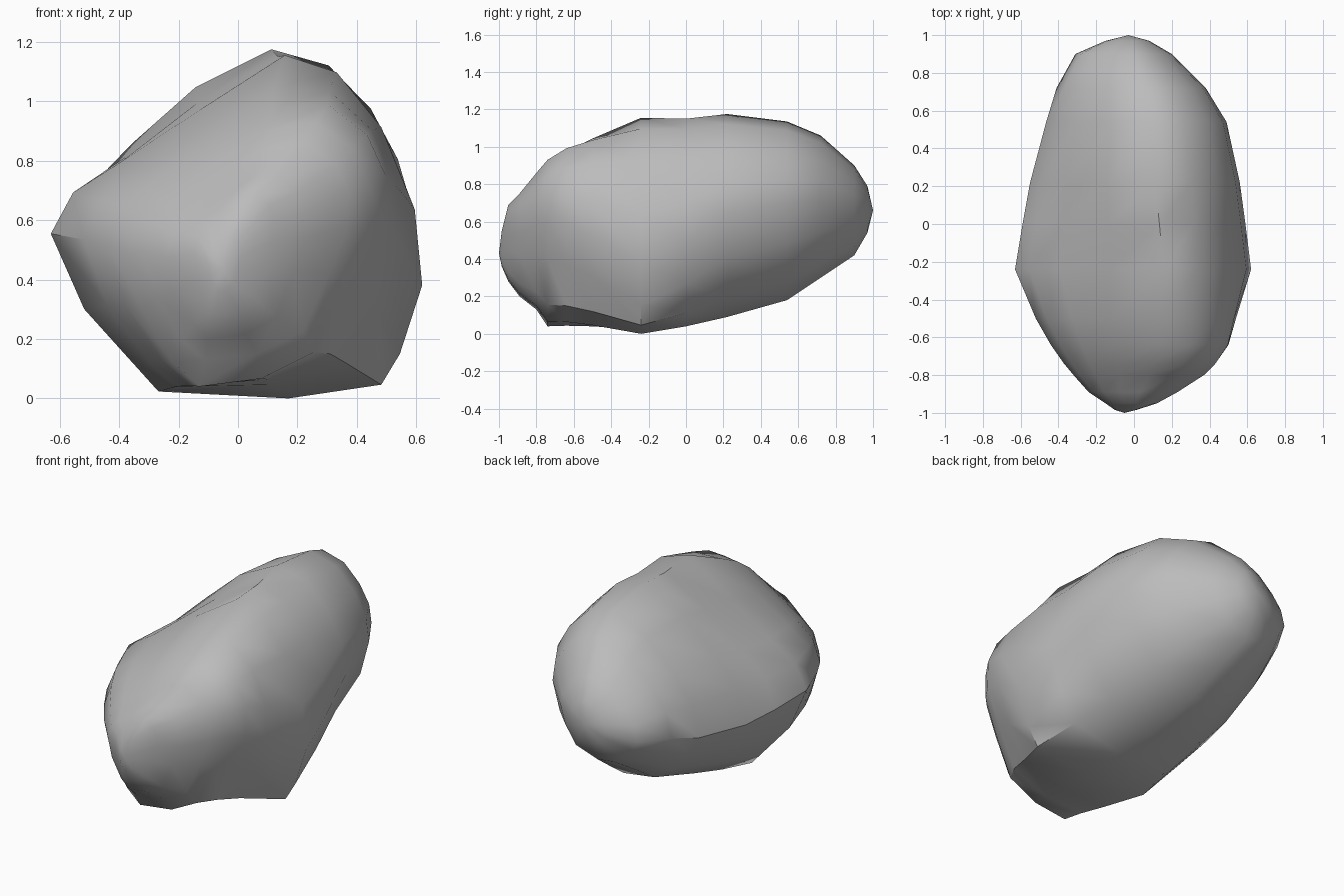
import bpy
import bmesh
import math
from mathutils import Vector

default_cube = bpy.data.objects.get("Cube")
if default_cube:
    bpy.data.objects.remove(default_cube, do_unlink=True)


def make_material(name, colour):
    material = bpy.data.materials.new(name)
    material.use_nodes = True
    material.diffuse_color = colour
    shader = material.node_tree.nodes["Principled BSDF"]
    shader.inputs["Base Color"].default_value = colour
    shader.inputs["Roughness"].default_value = 1
    return material


# Unit cross-sections (x, z): leaning nose, broad middle and rounder back with an undercut
NOSE_SECTION = [
    (0, .5), (.05, .64), (.17, .73), (.35, .84), (.58, .97), (.79, 1), (.94, .9), (1, .78),
    (1, .62), (.91, .4), (.78, .13), (.56, .03), (.3, 0), (.19, .09), (.06, .29)]
MIDDLE_SECTION = [
    (0, .48), (.06, .6), (.19, .69), (.4, .84), (.63, 1), (.77, .95), (.89, .79), (.98, .55),
    (1, .33), (.94, .13), (.89, .04), (.64, 0), (.29, .02), (.24, .08), (.09, .26)]
BACK_SECTION = [
    (0, .36), (.05, .55), (.17, .71), (.36, .89), (.59, 1), (.77, .95), (.9, .82), (.98, .68),
    (1, .54), (.94, .32), (.8, .1), (.52, 0), (.31, .03), (.2, .11), (.07, .24)]

# Extent of the rock along its length: y, left edge, right edge, bottom, top
EXTENTS = [
    (-.985, -.1, .01, .36, .55),
    (-.95, -.15, .12, .28, .69),
    (-.89, -.24, .23, .2, .75),
    (-.8, -.32, .37, .13, .86),
    (-.74, -.37, .43, .04, .93),
    (-.64, -.44, .5, .04, 1),
    (-.5, -.52, .54, .03, 1.06),
    (-.24, -.63, .62, 0, 1.155),
    (0, -.59, .59, .04, 1.15),
    (.22, -.55, .56, .09, 1.175),
    (.54, -.465, .49, .18, 1.135),
    (.72, -.41, .38, .3, 1.06),
    (.9, -.31, .2, .42, .9),
    (.97, -.15, .08, .54, .79)]
FRONT_TIP = Vector((-.05, -1, .43))
BACK_TIP = Vector((-.03, 1, .66))


def ramp(value, start, end):
    return min(max((value - start) / (end - start), 0), 1)


def section_ring(bm, y, left, right, bottom, top):
    """One ring of vertices, blended between the three cross-sections."""
    past_nose = ramp(y, -.72, -.26)
    past_middle = ramp(y, -.2, .3)
    ring = []
    for nose, middle, back in zip(NOSE_SECTION, MIDDLE_SECTION, BACK_SECTION):
        front = Vector(nose).lerp(Vector(middle), past_nose)
        u, w = front.lerp(Vector(back), past_middle)
        ring.append(bm.verts.new((left + u * (right - left), y, bottom + w * (top - bottom))))
    return ring


def bridge(bm, ring, other):
    count = len(ring)
    for i in range(count):
        j = (i + 1) % count
        bm.faces.new((ring[i], ring[j], other[j], other[i]))


def close_end(bm, ring, tip):
    point = bm.verts.new(tip)
    for i, vertex in enumerate(ring):
        bm.faces.new((vertex, ring[i - 1], point))


# Boulder body lofted from front to back
bm = bmesh.new()
rings = [section_ring(bm, *extent) for extent in EXTENTS]
for ring, other in zip(rings, rings[1:]):
    bridge(bm, ring, other)
close_end(bm, rings[0], FRONT_TIP)
close_end(bm, rings[-1], BACK_TIP)
bmesh.ops.recalc_face_normals(bm, faces=bm.faces)

mesh = bpy.data.meshes.new("boulder")
bm.to_mesh(mesh)
bm.free()
boulder = bpy.data.objects.new("boulder", mesh)
bpy.context.collection.objects.link(boulder)
mesh.materials.append(make_material("stone_grey", (.5, .5, .5, 1)))

# Smooth stone with its sharper ridges kept
bpy.ops.object.select_all(action="DESELECT")
boulder.select_set(True)
bpy.context.view_layer.objects.active = boulder
bpy.ops.object.shade_smooth_by_angle(angle=math.radians(42))
